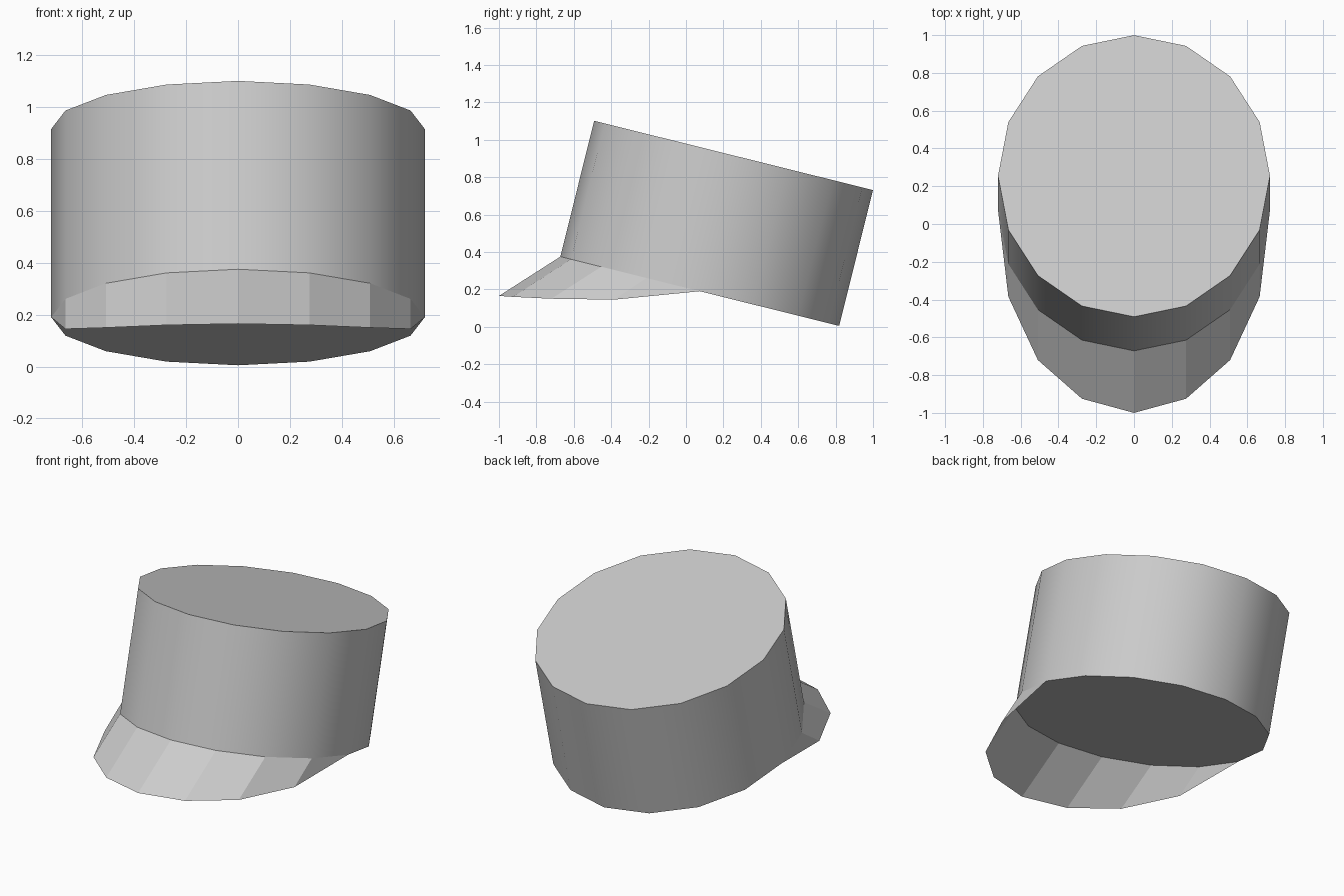
import bpy, bmesh, math
from mathutils import Matrix, Vector

cube = bpy.data.objects.get("Cube")
if cube:
    bpy.data.objects.remove(cube, do_unlink=True)

SIDES = 16
RADIUS_X, RADIUS_Y, HEIGHT = 0.72, 0.768, 0.748
TILT = Matrix.Translation((0, 0.164, 0.553)) @ Matrix.Rotation(math.radians(-13.95), 4, "X")

# Single plain grey material
grey = bpy.data.materials.new("light_grey")
grey.use_nodes = True
colour = (0.6, 0.6, 0.6, 1)
grey.diffuse_color = colour
grey.node_tree.nodes["Principled BSDF"].inputs["Base Color"].default_value = colour


def make_object(name, bm):
    mesh = bpy.data.meshes.new(name)
    bm.to_mesh(mesh)
    bm.free()
    mesh.materials.append(grey)
    obj = bpy.data.objects.new(name, mesh)
    bpy.context.collection.objects.link(obj)
    return obj


def rim_point(step, z):
    """Point on the tilted crown, counted in steps from the front."""
    a = step * math.tau / SIDES
    return TILT @ Vector((RADIUS_X * math.sin(a), -RADIUS_Y * math.cos(a), z))


# Crown: tilted, slightly oval cylinder with smooth sides and flat ends
bm = bmesh.new()
lower = [bm.verts.new(rim_point(i, -HEIGHT / 2)) for i in range(SIDES)]
upper = [bm.verts.new(rim_point(i, HEIGHT / 2)) for i in range(SIDES)]
for i in range(SIDES):
    j = (i + 1) % SIDES
    bm.faces.new((lower[i], lower[j], upper[j], upper[i]))
bm.faces.new(upper)
bm.faces.new(lower[::-1])
crown = make_object("cap_crown", bm)
bpy.ops.object.select_all(action="DESELECT")
crown.select_set(True)
bpy.context.view_layer.objects.active = crown
bpy.ops.object.shade_smooth_by_angle(angle=math.radians(35))

# Brim: faceted sheet flaring from the front half of the lower rim
OUTER_YZ = [(-1.0, 0.165), (-0.925, 0.16), (-0.72, 0.15), (-0.385, 0.145)]
bm = bmesh.new()
inner, outer = [], []
for step in range(-4, 5):
    p = rim_point(step, -HEIGHT / 2)
    inner.append(bm.verts.new(p))
    if abs(step) == 4:
        outer.append(inner[-1])
    else:
        y, z = OUTER_YZ[abs(step)]
        outer.append(bm.verts.new((p.x, y, z)))
for i in range(8):
    corners = [outer[i], outer[i + 1], inner[i + 1], inner[i]]
    bm.faces.new(list(dict.fromkeys(corners)))
make_object("cap_brim", bm)
